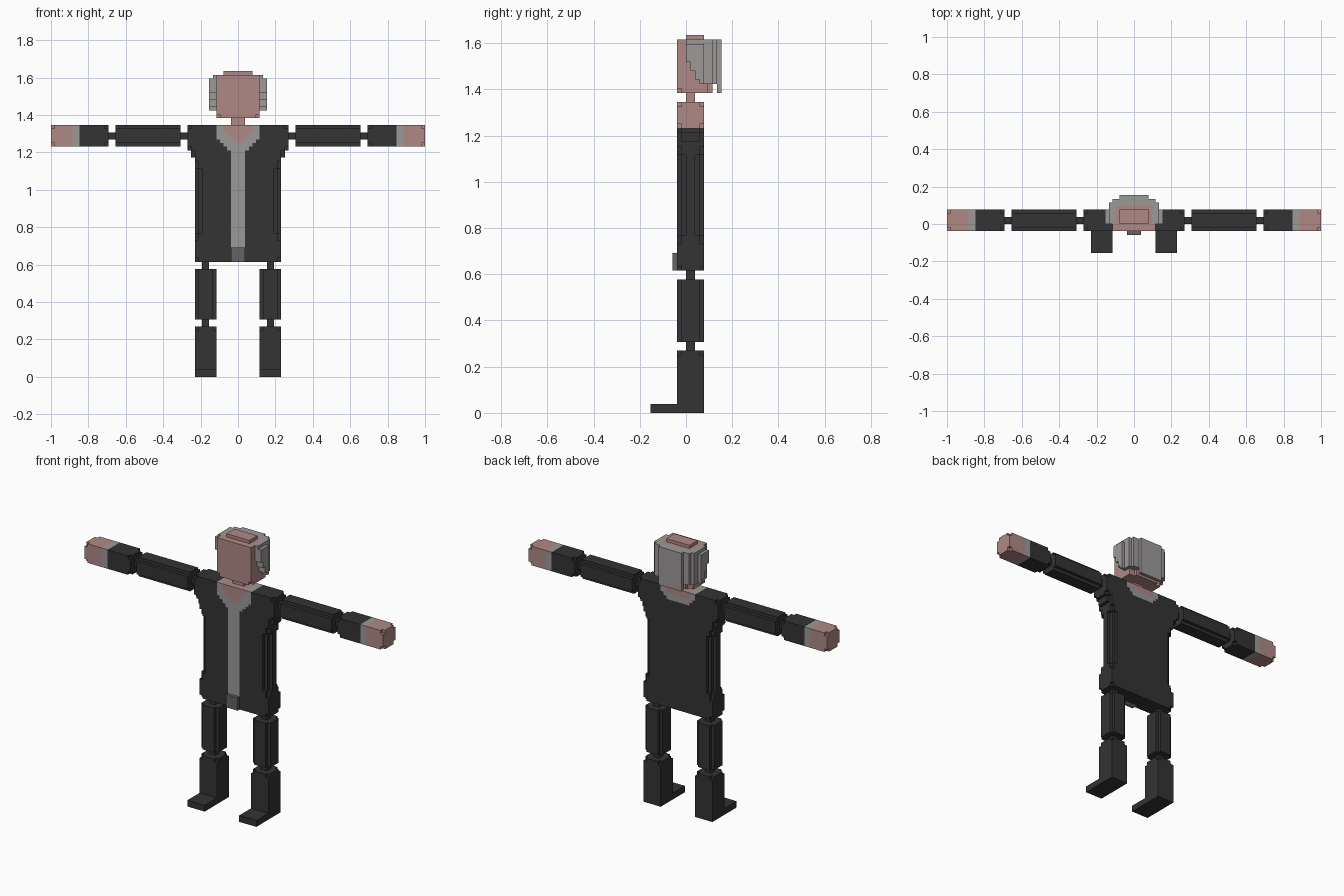
import bpy, bmesh, math

if "Cube" in bpy.data.objects:
    bpy.data.objects.remove(bpy.data.objects["Cube"])

U = 2 / 104  # size of one block


def material(name, r, g, b):
    m = bpy.data.materials.new(name)
    m.diffuse_color = (r, g, b, 1)
    m.use_nodes = True
    m.node_tree.nodes["Principled BSDF"].inputs["Base Color"].default_value = m.diffuse_color
    return m


DARK, GREY, SKIN, BUCKLE = range(4)
MATS = [material("dark_cloth", 0.033, 0.033, 0.033),
        material("light_grey", 0.335, 0.32, 0.315),
        material("skin", 0.43, 0.25, 0.235),
        material("buckle_grey", 0.13, 0.125, 0.125)]


def box(x0, x1, y0, y1, z0, z1):
    return {(x, y, z) for x in range(x0, x1) for y in range(y0, y1) for z in range(z0, z1)}


def mirror(cells):
    return {(-x - 1, y, z) for x, y, z in cells}


def trim_ends(cells, axis, ends, full=False):
    """Remove the corner blocks at the given end layers, or along the whole length."""
    others = [a for a in range(3) if a != axis]
    lim = {a: (min(c[a] for c in cells), max(c[a] for c in cells)) for a in others}
    return {c for c in cells
            if not ((full or c[axis] in ends) and all(c[a] in lim[a] for a in others))}


SIDES = []
for axis in range(3):
    for sign in (0, 1):
        a, b = (axis + 1) % 3, (axis + 2) % 3
        quad = []
        for i, j in ((0, 0), (1, 0), (1, 1), (0, 1)):
            p = [0, 0, 0]
            p[axis], p[a], p[b] = sign, i, j
            quad.append(tuple(p))
        step = [0, 0, 0]
        step[axis] = 1 if sign else -1
        SIDES.append((step, quad if sign else quad[::-1]))


def build(name, cells, rule):
    """Skin a set of blocks, colour each face by rule(x, y, z), merge flat faces."""
    bm, verts = bmesh.new(), {}
    for c in sorted(cells):
        for step, quad in SIDES:
            if tuple(c[i] + step[i] for i in range(3)) in cells:
                continue
            ring = []
            for q in quad:
                p = tuple(c[i] + q[i] for i in range(3))
                if p not in verts:
                    verts[p] = bm.verts.new([v * U for v in p])
                ring.append(verts[p])
            bm.faces.new(ring).material_index = rule(*c)
    bmesh.ops.dissolve_limit(bm, angle_limit=math.radians(1), verts=bm.verts[:],
                             edges=bm.edges[:], delimit={'MATERIAL'})
    me = bpy.data.meshes.new(name)
    bm.to_mesh(me)
    bm.free()
    for m in MATS:
        me.materials.append(m)
    bpy.context.collection.objects.link(bpy.data.objects.new(name, me))


def dark(x, y, z):
    return DARK


def skin(x, y, z):
    return SKIN


def sleeve(x, y, z):
    d = max(x, -x - 1)
    return DARK if d < 44 else GREY if d < 46 else SKIN


# Limbs, built on the right and mirrored to the left
upper_arm = trim_ends(box(16, 34, -2, 4, 64, 70), 0, (), True)
lower_arm = trim_ends(box(36, 52, -2, 4, 64, 70), 0, (36, 51))
upper_leg = trim_ends(box(6, 12, -2, 4, 16, 30), 2, (), True)
lower_leg = trim_ends(box(6, 12, -2, 4, 0, 14), 2, (13,))
foot = box(6, 12, -8, -2, 0, 2)
limbs = [("shoulder_joint", box(14, 16, 0, 2, 66, 68), dark),
         ("upper_arm", upper_arm, dark),
         ("elbow_joint", box(34, 36, 0, 2, 66, 68), dark),
         ("forearm_and_hand", lower_arm, sleeve),
         ("hip_joint", box(8, 10, 0, 2, 30, 32), dark),
         ("upper_leg", upper_leg, dark),
         ("knee_joint", box(8, 10, 0, 2, 14, 16), dark),
         ("lower_leg_and_foot", lower_leg | foot, dark)]
for name, cells, rule in limbs:
    build(name + "_right", cells, rule)
    build(name + "_left", mirror(cells), rule)

# Jacket torso: wide shoulders, notched waist corners
half = box(0, 12, -2, 4, 32, 70) | box(12, 14, -2, 4, 63, 70) | box(12, 13, -1, 3, 61, 63)
for y0, y1 in ((-2, 0), (2, 4)):
    half -= box(11, 12, y0, y1, 40, 58)
for y in (-2, 3):
    half -= box(10, 11, y, y + 1, 40, 58)
    half -= box(11, 12, y, y + 1, 38, 60)
    half -= box(11, 12, y, y + 1, 32, 33) | box(13, 14, y, y + 1, 63, 64) | box(13, 14, y, y + 1, 69, 70)


def jacket(x, y, z):
    d = max(x, -x - 1)
    if y < 1:  # open neckline, collar and shirt front
        if z >= 65 and d < min(4, z - 64):
            return SKIN
        if z >= 63 and d < min(6, z - 60):
            return GREY
        return GREY if d < 2 and y == -2 else DARK
    if z >= 68 and d < 4:
        return SKIN
    return GREY if z >= 66 and d < min(6, z - 62) else DARK


build("torso", half | mirror(half), jacket)
build("belt_buckle", box(-2, 2, -3, -2, 32, 36), lambda x, y, z: BUCKLE)
build("neck", box(-2, 2, 0, 2, 70, 72), skin)

# Head with raised crown
face = box(-6, 6, -2, 5, 72, 84) | box(-4, 4, 5, 6, 72, 84) | box(-4, 4, 0, 4, 84, 85)
face -= box(-6, -5, -2, -1, 72, 73) | box(5, 6, -2, -1, 72, 73)
build("head", face, lambda x, y, z: GREY if z == 83 and (max(x, -x - 1) >= 5 and y >= 0 or y >= 5) else SKIN)

# Hair: stepped shell around the sides and back
hair = box(6, 7, 0, 6, 74, 84) | box(7, 8, 0, 4, 74, 83)
hair |= box(4, 6, 5, 6, 74, 84) | box(0, 6, 6, 7, 74, 84) | box(0, 4, 7, 8, 72, 84)
for y, z in ((0, 79), (1, 77), (2, 75)):  # sideburn steps
    hair -= box(6, 8, y, y + 1, 72, z)
build("hair", hair | mirror(hair), lambda x, y, z: GREY)
